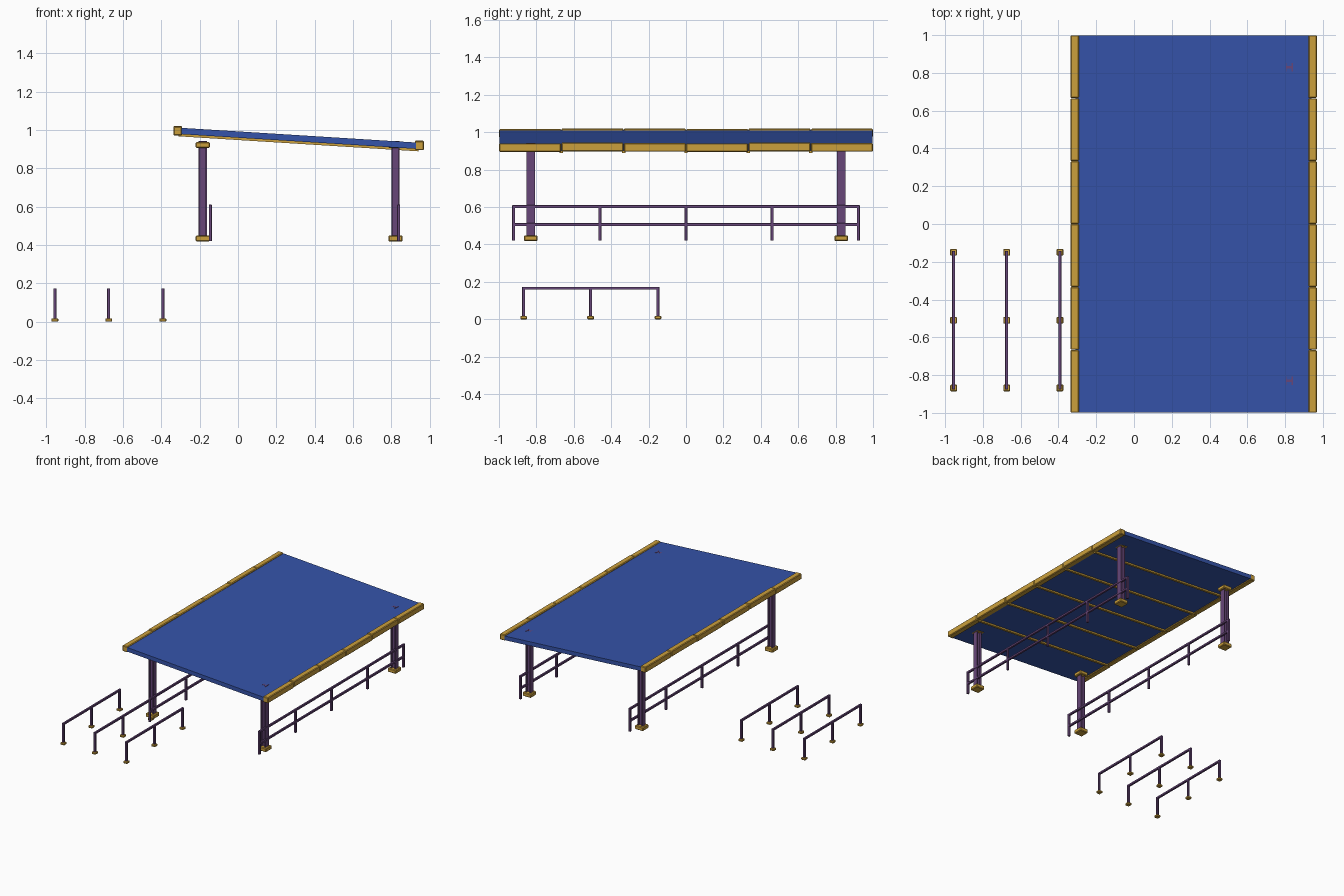
import bpy, bmesh, math
from mathutils import Matrix, Vector

if "Cube" in bpy.data.objects:
    bpy.data.objects.remove(bpy.data.objects["Cube"])


def material(name, rgb):
    m = bpy.data.materials.new(name)
    m.diffuse_color = (*rgb, 1)
    m.use_nodes = True
    m.node_tree.nodes["Principled BSDF"].inputs["Base Color"].default_value = m.diffuse_color
    return m


BLUE = material("roof blue", (0.036, 0.088, 0.40))
YELLOW = material("ochre yellow", (0.60, 0.35, 0.045))
PURPLE = material("steel purple", (0.135, 0.062, 0.19))


def boxes(name, mat, spans, bevel=0.0):
    """One object from boxes given as (x0, x1, y0, y1, z0, z1)."""
    bm = bmesh.new()
    for x0, x1, y0, y1, z0, z1 in spans:
        mid = Vector(((x0 + x1) / 2, (y0 + y1) / 2, (z0 + z1) / 2))
        size = Matrix.Diagonal((x1 - x0, y1 - y0, z1 - z0, 1))
        bmesh.ops.create_cube(bm, size=1, matrix=Matrix.Translation(mid) @ size)
    if bevel:
        bmesh.ops.bevel(bm, geom=bm.edges[:], offset=bevel, segments=1,
                        affect='EDGES', profile=0.5)
    me = bpy.data.meshes.new(name)
    bm.to_mesh(me)
    bm.free()
    me.materials.append(mat)
    ob = bpy.data.objects.new(name, me)
    bpy.context.collection.objects.link(ob)
    return ob


def slope_z(x):
    """Height of the roof's upper face."""
    return 1.011 - 0.0625 * (x + 0.3)


def shear(ob):
    """Lay a flat part along the roof slope."""
    for v in ob.data.vertices:
        v.co.z += slope_z(v.co.x)


# Roof sheet and the rafters under it
shear(boxes("roof_panel", BLUE, [(-0.31, 0.94, -0.998, 0.998, -0.033, 0)]))
shear(boxes("roof_rafters", YELLOW,
            [(-0.31, 0.94, i / 3 - 0.009, i / 3 + 0.009, -0.045, -0.031)
             for i in range(-2, 3)]))

# Edge beams, six blocks along each long side
for side, x0, z0 in (("high", -0.337, 0.972), ("low", 0.923, 0.896)):
    for i in range(6):
        y0 = -1 + i / 3
        lift = 0.002 * ((i * 2) % 3 - 1)
        boxes(f"{side}_edge_beam_{i + 1}", YELLOW,
              [(x0, x0 + 0.046, y0 + 0.001, y0 + 1 / 3 - 0.001,
                z0 + lift, z0 + 0.047 + lift)], 0.005)

# Columns with H section, foot block and cap block
for cx, xn in ((-0.184, "left"), (0.821, "right")):
    for cy, yn in ((-0.83, "front"), (0.83, "back")):
        a, t = 0.0215, 0.008
        boxes(f"{xn}_{yn}_column", PURPLE, [
            (cx - a, cx - a + t, cy - a, cy + a, 0.42, 0.942),
            (cx + a - t, cx + a, cy - a, cy + a, 0.42, 0.942),
            (cx - a + t, cx + a - t, cy - 0.006, cy + 0.006, 0.42, 0.942)])
        for part, z0 in (("foot", 0.418), ("cap", 0.906)):
            boxes(f"{xn}_{yn}_column_{part}", YELLOW,
                  [(cx - 0.037, cx + 0.037, cy - 0.037, cy + 0.037,
                    z0, z0 + 0.031)], 0.005)

# Side railings: five posts and two rails each
R = 0.008
for rx, name in ((-0.144, "left_railing"), (0.837, "right_railing")):
    posts = [(rx - R, rx + R, y - R, y + R, 0.42, 0.61)
             for y in (-0.922, -0.461, 0, 0.461, 0.922)]
    rails = [(rx - R, rx + R, -0.93, 0.93, z - R, z + R) for z in (0.602, 0.506)]
    boxes(name, PURPLE, posts + rails, 0.0015)

# Low racks: three posts, one top bar, small feet
for i, rx in enumerate((-0.955, -0.674, -0.392)):
    ys = (-0.868, -0.51, -0.15)
    frame = [(rx - R, rx + R, y - R, y + R, 0.004, 0.174) for y in ys]
    frame.append((rx - R, rx + R, ys[0] - R, ys[2] + R, 0.158, 0.174))
    boxes(f"rack_{i + 1}", PURPLE, frame, 0.0015)
    boxes(f"rack_{i + 1}_feet", YELLOW,
          [(rx - 0.018, rx + 0.018, y - 0.018, y + 0.018, 0, 0.018) for y in ys], 0.004)
